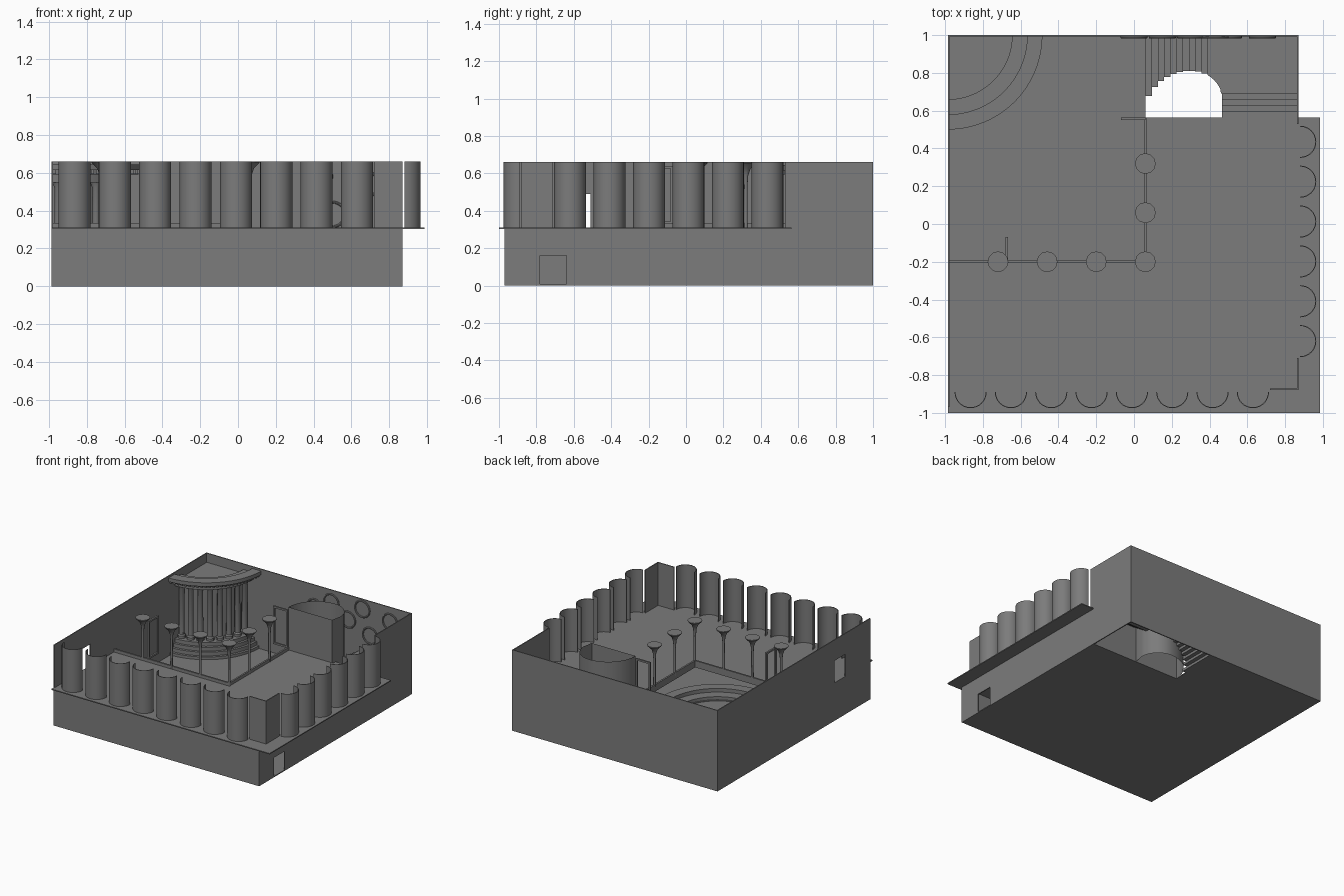
import bpy, bmesh
from math import sin, cos, pi, sqrt

cube = bpy.data.objects.get("Cube")
if cube:
    bpy.data.objects.remove(cube, do_unlink=True)

grey = bpy.data.materials.new("plain_grey")
grey.use_nodes = True
grey.diffuse_color = (0.2, 0.2, 0.2, 1)
grey.node_tree.nodes["Principled BSDF"].inputs["Base Color"].default_value = (0.2, 0.2, 0.2, 1)

LEFT, RIGHT, FRONT, BACK = -0.985, 0.87, -0.97, 1.0
FLOOR, TOP, T = 0.31, 0.66, 0.008
HALL_X, HALL_Y, STAIR_Y = 0.06, -0.2, 0.565


def finish(name, bm, smooth=False):
    bmesh.ops.recalc_face_normals(bm, faces=bm.faces)
    mesh = bpy.data.meshes.new(name)
    bm.to_mesh(mesh)
    bm.free()
    mesh.materials.append(grey)
    ob = bpy.data.objects.new(name, mesh)
    bpy.context.collection.objects.link(ob)
    if smooth:
        bpy.ops.object.select_all(action='DESELECT')
        ob.select_set(True)
        bpy.context.view_layer.objects.active = ob
        bpy.ops.object.shade_smooth_by_angle()
    return ob


def prism(name, outline, z0, z1, smooth=False):
    bm = bmesh.new()
    face = bm.faces.new([bm.verts.new((x, y, z0)) for x, y in outline])
    up = bmesh.ops.extrude_face_region(bm, geom=[face])
    verts = [v for v in up["geom"] if isinstance(v, bmesh.types.BMVert)]
    bmesh.ops.translate(bm, verts=verts, vec=(0, 0, z1 - z0))
    return finish(name, bm, smooth)


def box(name, x0, x1, y0, y1, z0, z1):
    return prism(name, [(x0, y0), (x1, y0), (x1, y1), (x0, y1)], z0, z1)


def arc(cx, cy, r, a0, a1, n=16):
    return [(cx + r * cos(a0 + (a1 - a0) * i / n), cy + r * sin(a0 + (a1 - a0) * i / n))
            for i in range(n + 1)]


def lathe(name, x, y, profile, n=12):
    bm = bmesh.new()
    rings = [[bm.verts.new((px, py, z)) for px, py in arc(x, y, r, 0, 2 * pi, n)[:-1]]
             for r, z in profile]
    for a, b in zip(rings, rings[1:]):
        for i in range(n):
            bm.faces.new((a[i], a[(i + 1) % n], b[(i + 1) % n], b[i]))
    bm.faces.new(rings[0])
    bm.faces.new(rings[-1])
    return finish(name, bm, True)


def side_wall(name, x0, y0, y1, height, door):
    # wall along y with one rectangular opening
    d0, d1, zb, zt = door
    box(name + "_front", x0, x0 + T, y0, d0, 0, height)
    box(name + "_back", x0, x0 + T, d1, y1, 0, height)
    box(name + "_lintel", x0, x0 + T, d0, d1, zt, height)
    if zb > 0:
        box(name + "_sill", x0, x0 + T, d0, d1, 0, zb)


# Floors
prism("ground_floor", [(LEFT, FRONT), (RIGHT, FRONT), (RIGHT, STAIR_Y), (HALL_X, STAIR_Y),
                       (HALL_X, BACK), (LEFT, BACK)], 0, T)
prism("upper_floor", [(LEFT, -1), (0.985, -1), (0.985, STAIR_Y), (HALL_X, STAIR_Y),
                      (HALL_X, HALL_Y), (LEFT, HALL_Y)], FLOOR - T, FLOOR)

# Outer walls
box("front_base_wall", LEFT, RIGHT, FRONT, FRONT + T, 0, FLOOR - T)
box("back_wall", LEFT, RIGHT, BACK - T, BACK, 0, TOP)
side_wall("left_wall", LEFT, FRONT, BACK, TOP, (-0.65, -0.51, FLOOR, 0.49))
side_wall("right_base_wall", RIGHT - T, FRONT, BACK, FLOOR - T, (-0.78, -0.64, 0, 0.16))
box("right_upper_wall", RIGHT - T, RIGHT, 0.53, BACK, FLOOR - T, TOP)
box("corner_wall_front", 0.72, RIGHT, -0.88, -0.88 + T, FLOOR, TOP)
box("corner_wall_side", RIGHT - T, RIGHT, -0.88, -0.71, FLOOR, TOP)


# Half-round shells along the front and right side
def shell(name, cx, cy, start):
    outer = arc(cx, cy, 0.085, start, start + pi)
    inner = arc(cx, cy, 0.08, start + pi, start)
    prism(name, outer + inner, FLOOR, TOP, True)


for i in range(8):
    shell("front_half_column", -0.865 + 0.2135 * i, -0.89, pi)
for i in range(6):
    shell("side_half_column", 0.88, -0.62 + 0.211 * i, -pi / 2)

# Stair tower, open at top and bottom
tower = arc(0.31, 0.56, 0.25, 0.94 * pi, pi / 2) + arc(0.31, 0.65, 0.16, pi / 2, 0)[1:]
tower = [(HALL_X, STAIR_Y)] + tower + [(0.455, STAIR_Y)]
bm = bmesh.new()
lower = [bm.verts.new((x, y, 0)) for x, y in tower]
upper = [bm.verts.new((x, y, TOP)) for x, y in tower]
for i in range(len(tower)):
    j = (i + 1) % len(tower)
    bm.faces.new((lower[i], lower[j], upper[j], upper[i]))
finish("stair_tower", bm, True)
box("stair_well_wall", 0.455, RIGHT, STAIR_Y - T, STAIR_Y, 0, FLOOR - T)

# Stairs wrapping the tower
RISE = FLOOR / 15
for i in range(10):
    x = HALL_X + 0.033 * i
    edge = 0.56 + sqrt(max(0.0025, 0.0625 - (x + 0.03 - 0.31) ** 2))
    box("lower_step", x, x + 0.034, edge, BACK - T, RISE * i, RISE * (i + 1))
bend = arc(0.31, 0.65, 0.16, pi / 3, 0.08 * pi, 6)
prism("stair_landing", bend + [(0.46, 0.69), (RIGHT, 0.69), (RIGHT, BACK - T), (0.39, BACK - T)],
      RISE * 10, RISE * 11)
for i in range(4):
    y = 0.69 - 0.0313 * i
    box("upper_step", 0.465, RIGHT, y - 0.0314, y, RISE * (11 + i), RISE * (12 + i))

# Balcony edge with flared posts
box("balcony_edge_front", LEFT, HALL_X, HALL_Y - 0.006, HALL_Y + 0.008, 0.28, 0.335)
box("balcony_edge_side", HALL_X - 0.008, HALL_X + 0.006, HALL_Y, STAIR_Y, 0.28, 0.335)
flare = [(0.01, FLOOR), (0.009, 0.54), (0.013, 0.59), (0.025, 0.625), (0.055, 0.655), (0.055, TOP)]
for i in range(4):
    lathe("flared_post_front", HALL_X - 0.26 * i, HALL_Y, flare)
for i in range(1, 3):
    lathe("flared_post_side", HALL_X, HALL_Y + 0.26 * i, flare)

# Open framed doors
W = 0.014
for along_y, x, y in ((True, -0.68, HALL_Y), (False, -0.07, STAIR_Y - W)):
    for s, e, z0, z1 in ((0, W, 0.33, 0.64), (0.13 - W, 0.13, 0.33, 0.64),
                         (W, 0.13 - W, 0.33, 0.33 + W), (W, 0.13 - W, 0.64 - W, 0.64)):
        if along_y:
            box("door_frame", x, x + W, y + s, y + e, z0, z1)
        else:
            box("door_frame", x + s, x + e, y, y + W, z0, z1)


# Quarter-round pavilion in the back corner
def quarter(name, r0, r1, z0, z1):
    inner = arc(LEFT, BACK, r0, 0, -pi / 2, 24) if r0 else [(LEFT, BACK)]
    prism(name, arc(LEFT, BACK, r1, -pi / 2, 0, 24) + inner, z0, z1, True)


for i in range(4):
    quarter("pavilion_step", 0, 0.48 - 0.02 * i, 0.03 * i, 0.03 * (i + 1))
quarter("pavilion_drum", 0.31, 0.33, 0.12, 0.57)
quarter("pavilion_architrave", 0.33, 0.42, 0.55, 0.59)
quarter("pavilion_frieze", 0.34, 0.46, 0.59, 0.615)
quarter("pavilion_cornice", 0.42, 0.5, 0.615, 0.645)
quarter("pavilion_ceiling", 0, 0.34, 0.57, 0.585)
for x, y in arc(LEFT, BACK, 0.37, -0.47 * pi, -0.03 * pi, 7):
    lathe("pavilion_column", x, y, [(0.03, 0.12), (0.03, 0.14), (0.022, 0.15),
                                    (0.02, 0.52), (0.032, 0.55)])
for x, y in arc(LEFT, BACK, 0.475, -0.49 * pi, -0.01 * pi, 24):
    box("cornice_block", x - 0.008, x + 0.008, y - 0.008, y + 0.008, 0.595, 0.615)

# Rings hung on the back wall
for x, z in ((0.0, 0.48), (0.15, 0.56), (0.3, 0.46), (0.43, 0.58), (0.5, 0.38), (0.68, 0.54)):
    bpy.ops.mesh.primitive_torus_add(location=(x, BACK - T - 0.004, z), rotation=(pi / 2, 0, 0),
                                     major_radius=0.065, minor_radius=0.007,
                                     major_segments=32, minor_segments=8)
    ring = bpy.context.object
    ring.name = "wall_ring"
    ring.data.materials.append(grey)
    bpy.ops.object.shade_smooth_by_angle()
